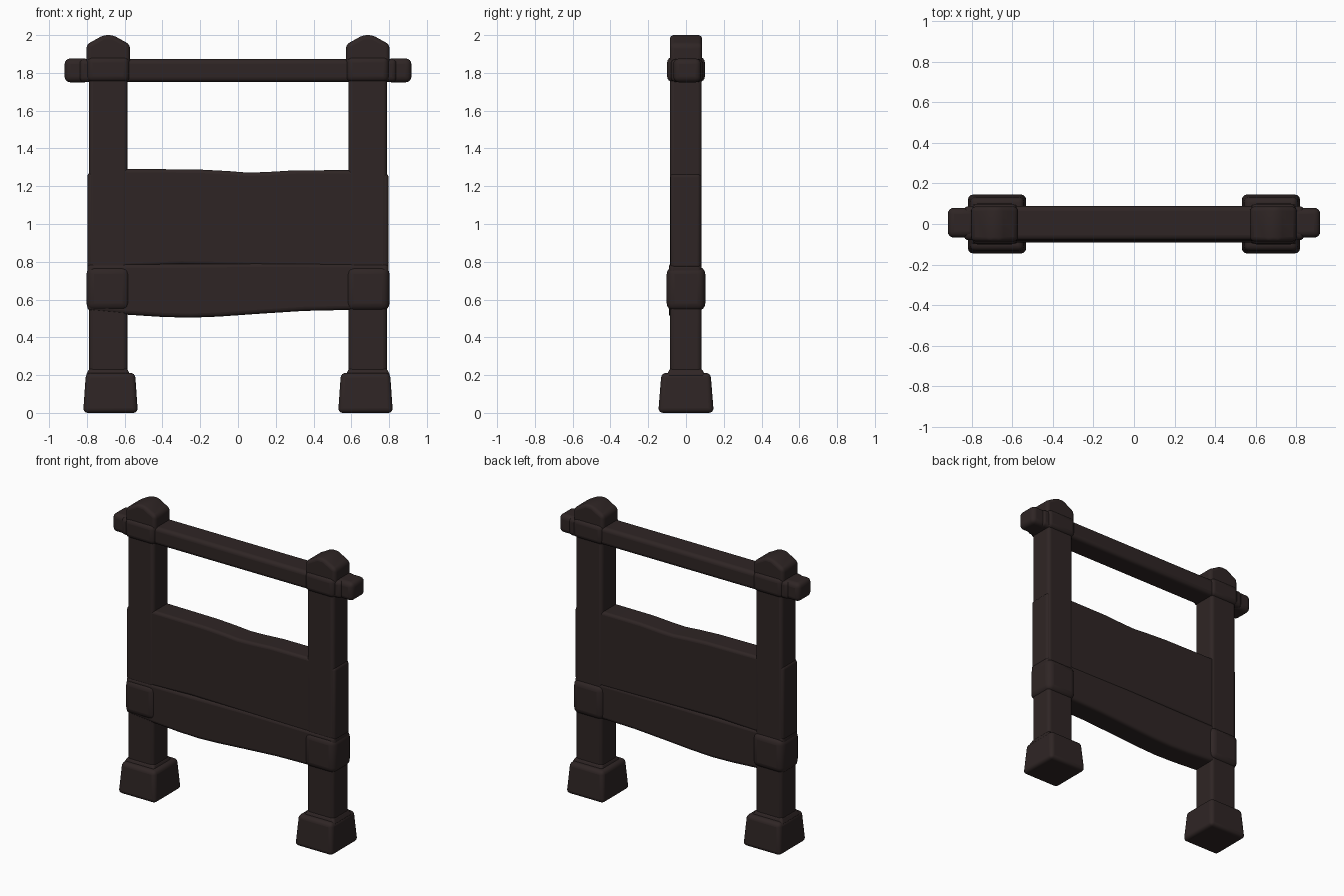
import bpy, bmesh, math

if "Cube" in bpy.data.objects:
    bpy.data.objects.remove(bpy.data.objects["Cube"])

wood = bpy.data.materials.new("dark brown wood")
wood.diffuse_color = (0.028, 0.0185, 0.018, 1)
wood.use_nodes = True
wood.node_tree.nodes["Principled BSDF"].inputs["Base Color"].default_value = wood.diffuse_color


def finish(name, bm, bevel):
    """Turn a bmesh into a softly rounded, smooth-shaded object."""
    bmesh.ops.recalc_face_normals(bm, faces=bm.faces)
    me = bpy.data.meshes.new(name)
    bm.to_mesh(me)
    bm.free()
    me.materials.append(wood)
    ob = bpy.data.objects.new(name, me)
    bpy.context.collection.objects.link(ob)
    mod = ob.modifiers.new("round", 'BEVEL')
    mod.width = bevel
    mod.segments = 4
    mod.limit_method = 'ANGLE'
    mod.angle_limit = math.radians(25)
    bpy.ops.object.select_all(action='DESELECT')
    ob.select_set(True)
    bpy.context.view_layer.objects.active = ob
    bpy.ops.object.shade_smooth_by_angle(angle=math.radians(50))
    return ob


def board(name, outline, y0, y1, bevel):
    """Extrude an x-z outline from y0 to y1."""
    bm = bmesh.new()
    face = bm.faces.new([bm.verts.new((x, y0, z)) for x, z in outline])
    new = bmesh.ops.extrude_face_region(bm, geom=[face])["geom"]
    verts = [v for v in new if isinstance(v, bmesh.types.BMVert)]
    bmesh.ops.translate(bm, verts=verts, vec=(0, y1 - y0, 0))
    return finish(name, bm, bevel)


def block(name, low, high, z0, z1, bevel):
    """Tapered block; low and high are (x0, x1, y0, y1) rectangles."""
    bm = bmesh.new()
    rings = []
    for (x0, x1, y0, y1), z in ((low, z0), (high, z1)):
        rings.append([bm.verts.new((x, y, z)) for x, y in
                      ((x0, y0), (x1, y0), (x1, y1), (x0, y1))])
    a, b = rings
    bm.faces.new(a)
    bm.faces.new(b)
    for i in range(4):
        j = (i + 1) % 4
        bm.faces.new((a[i], a[j], b[j], b[i]))
    return finish(name, bm, bevel)


for side, s in (("left", -1), ("right", 1)):
    c = 0.687 * s
    # square post
    r = (c - 0.102, c + 0.102, -0.085, 0.083)
    block(side + "_post", r, r, 0.1, 1.85, 0.022)
    # flared foot with a small sloping shoulder
    f = 0.675 * s
    block(side + "_foot", (f - 0.145, f + 0.145, -0.147, 0.147),
          (f - 0.13, f + 0.13, -0.13, 0.13), 0, 0.212, 0.025)
    block(side + "_foot_neck", (c - 0.12, c + 0.12, -0.105, 0.103),
          (c - 0.1, c + 0.1, -0.085, 0.083), 0.195, 0.235, 0.012)
    # peaked cap
    board(side + "_cap", [(c - 0.117, 1.755), (c + 0.117, 1.755), (c + 0.115, 1.95),
                          (c + 0.025, 2.0), (c - 0.025, 2.0), (c - 0.115, 1.95)],
          -0.086, 0.086, 0.022)
    # swollen band where the rail passes through the post
    r = (c - 0.112, c + 0.112, -0.1, 0.1)
    block(side + "_cap_band", r, r, 1.752, 1.885, 0.03)
    # swollen end of the lower plank around the post
    r = (c - 0.115, c + 0.115, -0.102, 0.102)
    block(side + "_plank_end", r, r, 0.54, 0.775, 0.04)
    # knob at the end of the rail
    e = 0.85 * s
    r = (e - 0.068, e + 0.068, -0.067, 0.08)
    block(side + "_rail_end", r, r, 1.75, 1.876, 0.03)

# top rail
r = (-0.84, 0.84, -0.08, 0.088)
block("top_rail", r, r, 1.752, 1.873, 0.025)

# upper board with a wavy top edge
top = [(0.797, 1.265), (0.58, 1.285), (0.3, 1.284), (0.15, 1.275), (0.05, 1.272),
       (-0.05, 1.28), (-0.2, 1.288), (-0.59, 1.292), (-0.797, 1.27)]
board("upper_board", [(-0.797, 0.765), (-0.3, 0.785), (0, 0.78), (0.797, 0.765)] + top,
      -0.083, 0.078, 0.018)

# lower board with a wavy bottom edge
bottom = [(-0.797, 0.54), (-0.59, 0.52), (-0.4, 0.508), (-0.25, 0.504), (-0.1, 0.51),
          (0.1, 0.524), (0.35, 0.54), (0.58, 0.545), (0.797, 0.55)]
board("lower_board", bottom + [(0.797, 0.79), (0.1, 0.795), (-0.3, 0.79), (-0.797, 0.79)],
      -0.09, 0.082, 0.022)
